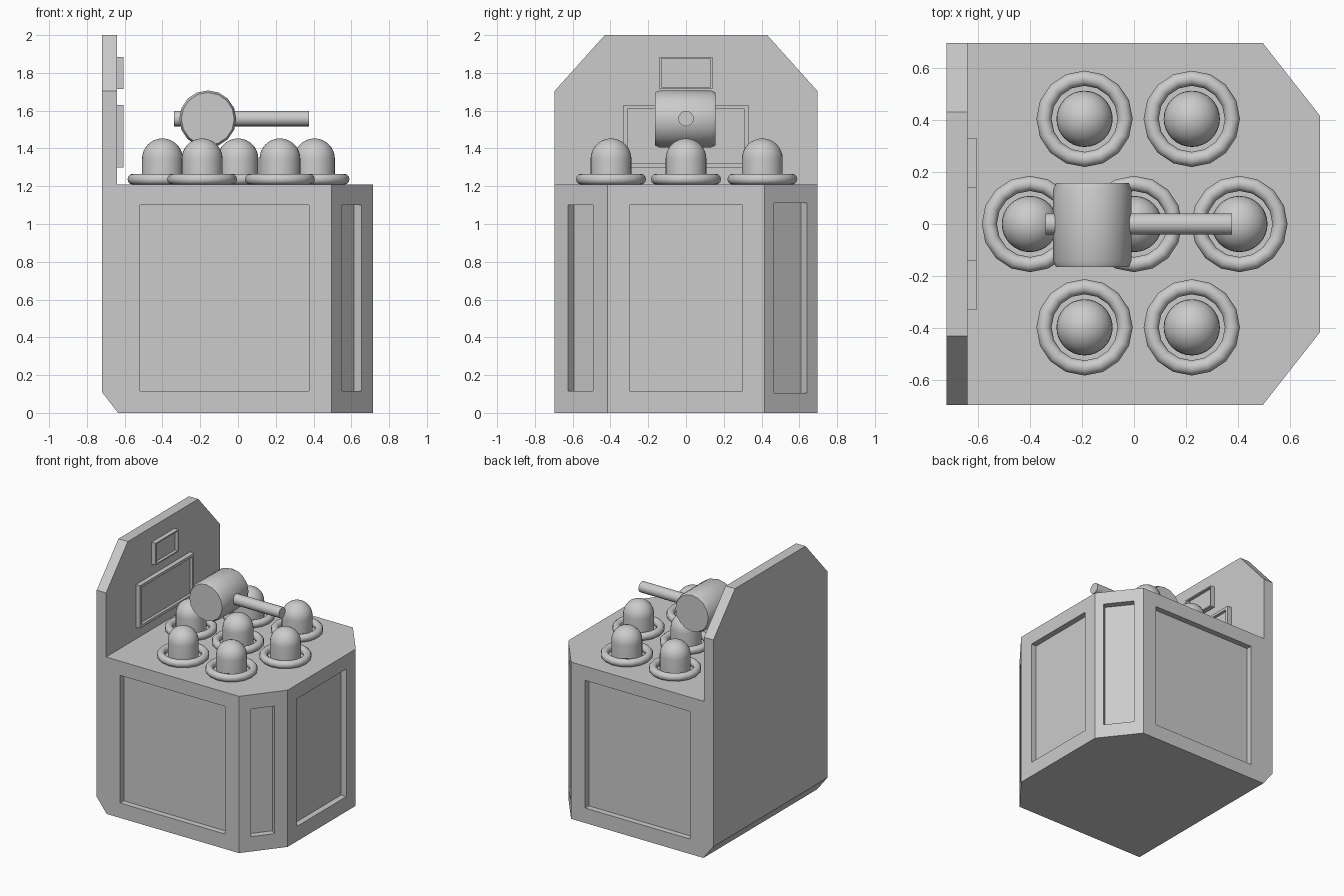
import bpy, bmesh
from math import sin, cos, pi, atan2, radians
from mathutils import Matrix, Vector

if "Cube" in bpy.data.objects:
    bpy.data.objects.remove(bpy.data.objects["Cube"])


def finish(bm, name, smooth=False):
    bmesh.ops.recalc_face_normals(bm, faces=bm.faces)
    me = bpy.data.meshes.new(name)
    bm.to_mesh(me)
    bm.free()
    ob = bpy.data.objects.new(name, me)
    bpy.context.collection.objects.link(ob)
    if smooth:
        smooth_object(ob)
    return ob


def smooth_object(ob):
    bpy.ops.object.select_all(action='DESELECT')
    ob.select_set(True)
    bpy.context.view_layer.objects.active = ob
    bpy.ops.object.shade_smooth_by_angle(angle=radians(35))


def add_box(bm, center, size, angle=0):
    m = Matrix.Translation(center) @ Matrix.Rotation(angle, 4, 'Z') @ Matrix.Diagonal((*size, 1))
    return bmesh.ops.create_cube(bm, size=1, matrix=m)['verts']


def lathe(name, profile, steps, matrix):
    """Spin (radius, height) points round z, then place the result."""
    bm = bmesh.new()
    vs = [bm.verts.new((r, 0, z)) for r, z in profile]
    es = [bm.edges.new(p) for p in zip(vs, vs[1:])]
    bmesh.ops.spin(bm, geom=vs + es, cent=(0, 0, 0), axis=(0, 0, 1), angle=2 * pi, steps=steps)
    bmesh.ops.remove_doubles(bm, verts=bm.verts, dist=1e-4)
    bm.transform(matrix)
    return finish(bm, name, True)


# Cabinet and backboard: side profile extruded across y, corners sliced off
side = [(-.635, 0), (.715, 0), (.715, 1.21), (-.64, 1.21), (-.64, 2), (-.72, 2), (-.72, .11)]
bm = bmesh.new()
face = bm.faces.new([bm.verts.new((x, -.695, z)) for x, z in side])
ext = bmesh.ops.extrude_face_region(bm, geom=[face])['geom']
bmesh.ops.translate(bm, verts=[g for g in ext if isinstance(g, bmesh.types.BMVert)], vec=(0, 1.39, 0))
bmesh.ops.recalc_face_normals(bm, faces=bm.faces)
for s in (-1, 1):
    for co, no in (((.495, s * .695, 0), (.28, s * .22, 0)), ((0, s * .43, 2), (0, s * .295, .265))):
        cut = bmesh.ops.bisect_plane(bm, geom=bm.verts[:] + bm.edges[:] + bm.faces[:], dist=1e-5,
                                     plane_co=co, plane_no=no, clear_outer=True)['geom_cut']
        bmesh.ops.edgeloop_fill(bm, edges=[g for g in cut if isinstance(g, bmesh.types.BMEdge)])
cabinet = finish(bm, "cabinet")

# Recessed side panels
bm = bmesh.new()
for s in (-1, 1):
    add_box(bm, (-.0725, s * .695, .6075), (.895, .09, .985))
add_box(bm, (.715, 0, .6075), (.09, .6, .985))
add_box(bm, (.602, -.558, .6075), (.1, .17, .985), atan2(-.22, .28))
add_box(bm, (.607, .552, .6075), (.1, .222, 1.005), atan2(.22, .28))
cutter = finish(bm, "panel_cutter")
cutter.hide_render = True
mod = cabinet.modifiers.new("panels", 'BOOLEAN')
mod.operation, mod.solver, mod.object = 'DIFFERENCE', 'EXACT', cutter
bpy.context.view_layer.objects.active = cabinet
bpy.ops.object.modifier_apply(modifier=mod.name)
bpy.data.objects.remove(cutter)

# Framed screens on the backboard
for name, z, w, h, rim in (("score_screen", 1.80, .28, .17, .014), ("main_screen", 1.465, .66, .33, .03)):
    bm = bmesh.new()
    add_box(bm, (-.6275, 0, z), (.045, w, h))
    bm.normal_update()
    front = max(bm.faces, key=lambda f: f.calc_center_median().x)
    bmesh.ops.inset_region(bm, faces=[front], thickness=rim)
    inner = bmesh.ops.extrude_discrete_faces(bm, faces=[front])['faces'][0]
    bmesh.ops.translate(bm, verts=inner.verts, vec=(-.022, 0, 0))
    finish(bm, name)

# Pop-up pegs with rings
spots = [(-.40, 0), (0, 0), (.405, 0)] + [(x, y) for x in (-.19, .222) for y in (-.397, .404)]
dome = [(.108, 1.2)] + [(.108 * cos(a * pi / 16), 1.345 + .108 * sin(a * pi / 16)) for a in range(9)]
for i, (x, y) in enumerate(spots):
    lathe(f"peg_{i}", dome, 32, Matrix.Translation((x, y, 0)))
    bpy.ops.mesh.primitive_torus_add(location=(x, y, 1.237), major_radius=.156, minor_radius=.029,
                                     major_segments=16, minor_segments=12)
    ring = bpy.context.object
    ring.name = f"peg_ring_{i}"
    smooth_object(ring)

# Mallet
head = [(0, -.165), (.14, -.165), (.151, -.14), (.151, .132), (.14, .157), (0, .157)]
lathe("mallet_head", head, 16,
      Matrix.Translation((-.16, 0, 1.556)) @ Matrix.Rotation(-pi / 2, 4, 'X'))
handle = [(0, -.34), (.041, -.34), (.041, .377), (0, .377)]
lathe("mallet_handle", handle, 16,
      Matrix.Translation((0, 0, 1.558)) @ Matrix.Rotation(pi / 2, 4, 'Y'))
